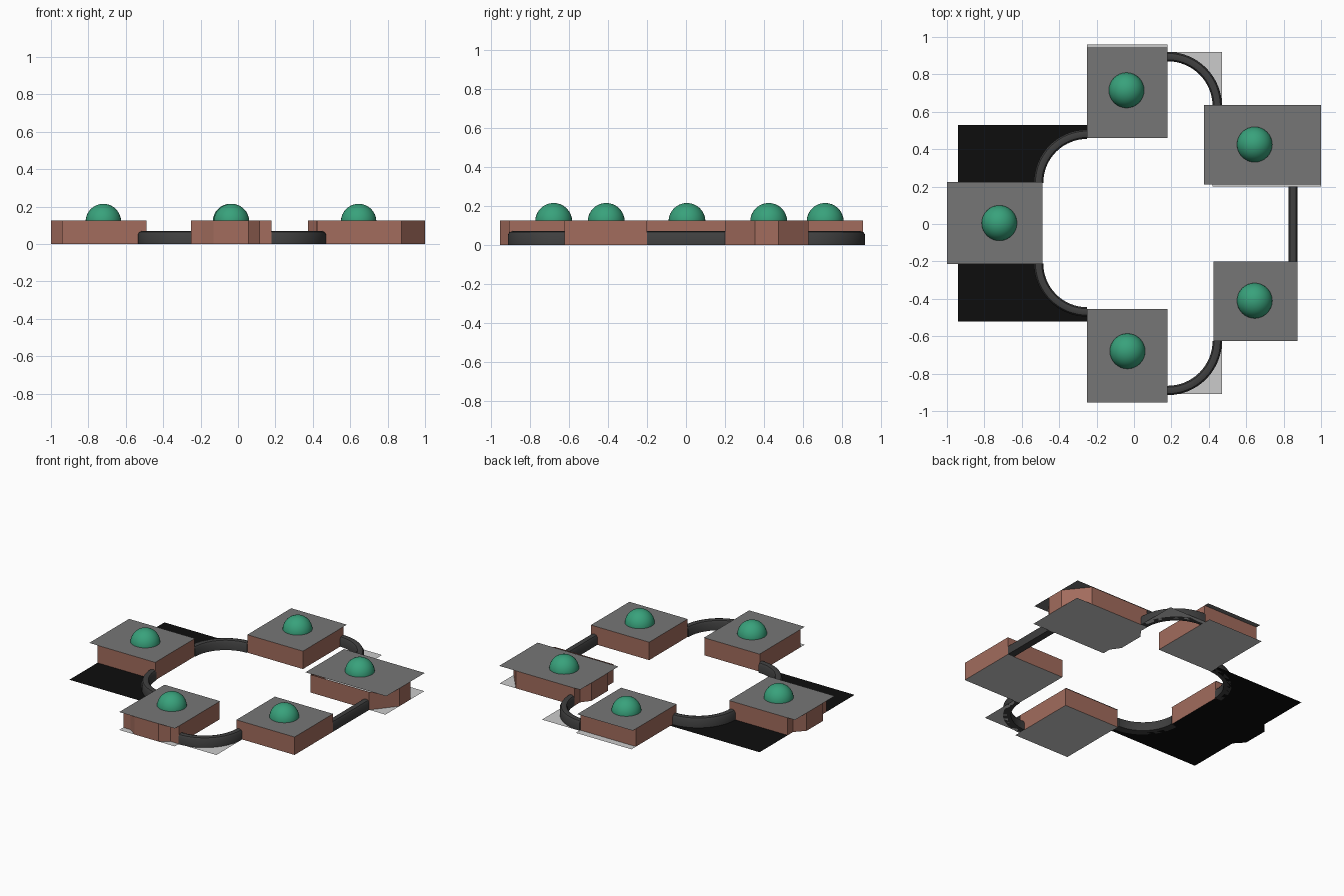
import bpy
from math import cos, sin, pi, radians

if "Cube" in bpy.data.objects:
    bpy.data.objects.remove(bpy.data.objects["Cube"])

H = 0.125  # wall height


def material(name, color):
    m = bpy.data.materials.new(name)
    m.diffuse_color = (*color, 1)
    m.use_nodes = True
    m.node_tree.nodes["Principled BSDF"].inputs["Base Color"].default_value = m.diffuse_color
    return m


BRICK = material("brick", (0.36, 0.15, 0.11))
SLATE = material("slate", (0.18, 0.18, 0.18))
GREEN = material("green", (0.04, 0.36, 0.20))
DARK = material("dark_grey", (0.05, 0.05, 0.05))
BLACK = material("black", (0.004, 0.004, 0.004))


def mesh(name, verts, faces, mat=None):
    me = bpy.data.meshes.new(name)
    me.from_pydata(verts, [], faces)
    ob = bpy.data.objects.new(name, me)
    bpy.context.collection.objects.link(ob)
    if mat:
        me.materials.append(mat)
    return ob


def smooth(ob):
    bpy.ops.object.select_all(action='DESELECT')
    ob.select_set(True)
    bpy.context.view_layer.objects.active = ob
    bpy.ops.object.shade_smooth_by_angle(angle=radians(35))


def slab(name, outline, z, mat=None):
    mesh(name, [(x, y, z) for x, y in outline], [range(len(outline))], mat)


def rect(x0, x1, y0, y1):
    return [(x0, y0), (x1, y0), (x1, y1), (x0, y1)]


def walls(name, outline):
    n = len(outline)
    verts = [(x, y, z) for z in (0, H) for x, y in outline]
    faces = [(i, (i + 1) % n, n + (i + 1) % n, n + i) for i in range(n)]
    mesh(name, verts, faces, BRICK)


def pavilion(name, outline, floor, roof, dome, floor_mat=None):
    walls(name + "_walls", outline)
    slab(name + "_floor", floor, 0, floor_mat)
    slab(name + "_roof", rect(*roof), H, SLATE)
    bpy.ops.mesh.primitive_uv_sphere_add(segments=32, ring_count=16, radius=0.095,
                                         location=(*dome, 0.12))
    ob = bpy.context.object
    ob.name = name + "_dome"
    ob.data.materials.append(GREEN)
    smooth(ob)


def wall_rail(name, path):
    """Sweep a rounded-top rail along (point, outward normal) pairs."""
    profile = [(-.025, 0), (.025, 0), (.025, .052), (.017, .065),
               (0, .07), (-.017, .065), (-.025, .052)]
    k = len(profile)
    verts = [(px + nx * o, py + ny * o, z) for (px, py), (nx, ny) in path for o, z in profile]
    faces = [(i * k + j, i * k + (j + 1) % k, (i + 1) * k + (j + 1) % k, (i + 1) * k + j)
             for i in range(len(path) - 1) for j in range(k)]
    faces += [tuple(range(k))[::-1], tuple(range((len(path) - 1) * k, len(path) * k))]
    smooth(mesh(name, verts, faces, DARK))


def corner(name, cx, cy, r, sx, sy, ex, ey, mat=None):
    """Quarter-circle rail with the floor patch lying outside it."""
    dirs = [(sx * cos(a), sy * sin(a)) for a in (i * pi / 32 for i in range(17))]
    wall_rail(name + "_rail", [((cx + r * dx, cy + r * dy), (dx, dy)) for dx, dy in dirs])
    arc = [(cx + r * dx, cy + r * dy) for dx, dy in dirs]
    slab(name + "_floor", arc + [(cx, ey), (ex, ey), (ex, cy)], 0, mat)


# Left pavilion with a bay on its outer side
left = [(-.49, -.21), (-.49, .22), (-.94, .22), (-.94, .16), (-1, .095),
        (-1, -.085), (-.94, -.15), (-.94, -.21)]
pavilion("left_pavilion", left, left, (-1, -.49, -.215, .225), (-.72, .005), BLACK)

# Back pavilion, plain box on a wider floor
pavilion("back_pavilion", rect(-.25, .18, .46, .91), rect(-.25, .18, .46, .96),
         (-.25, .18, .46, .945), (-.04, .715))

# Front pavilion with a bay facing forward
front = [(.18, -.46), (-.25, -.46), (-.25, -.91), (-.195, -.91), (-.13, -.955),
         (.055, -.955), (.115, -.91), (.18, -.91)]
pavilion("front_pavilion", front, rect(-.25, .18, -.955, -.46),
         (-.25, .18, -.955, -.455), (-.035, -.68))

# Right front pavilion, plain box
pavilion("right_front_pavilion", rect(.425, .875, -.625, -.2), rect(.425, .875, -.625, -.2),
         (.425, .875, -.625, -.2), (.645, -.41))

# Right back pavilion: pointed outer end, small inner bay
inner_bay = [(.42, .63), (.42, .57), (.375, .51), (.375, .325), (.42, .26), (.42, .2)]
pavilion("right_back_pavilion",
         inner_bay + [(.875, .2), (1, .355), (1, .475), (.875, .63)],
         inner_bay + [(1, .2), (1, .63)],
         (.375, 1, .21, .635), (.645, .425))

# Curved and straight connecting rails
corner("left_back_corner", -.25, .22, .26, -1, 1, -.94, .53, BLACK)
corner("left_front_corner", -.25, -.21, .26, -1, -1, -.94, -.52, BLACK)
corner("right_back_corner", .18, .63, .265, 1, 1, .47, .92)
corner("right_front_corner", .18, -.625, .265, 1, -1, .47, -.91)
wall_rail("right_straight_rail", [((.85, -.2), (1, 0)), ((.85, .2), (1, 0))])
